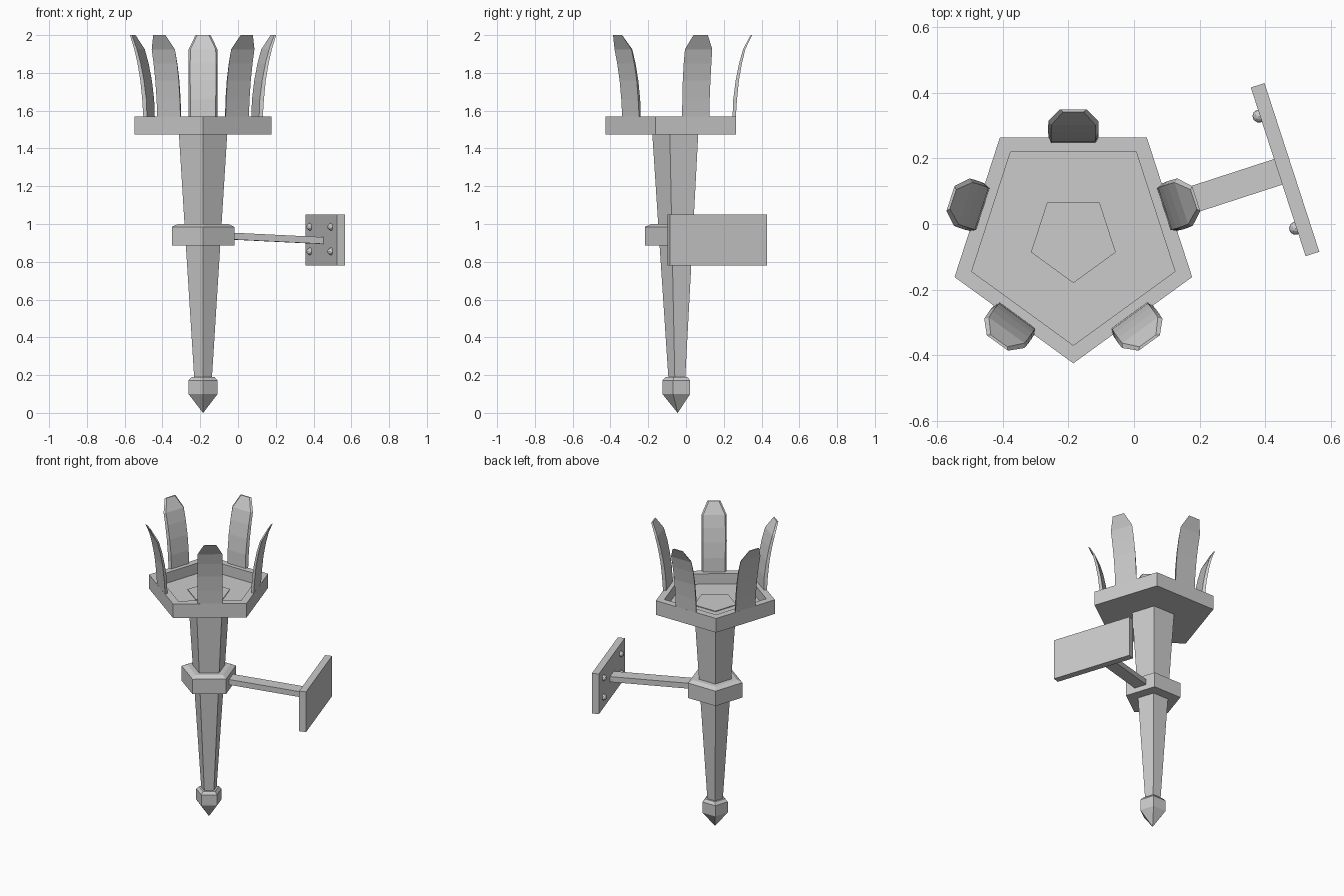
import bpy, bmesh
from math import sin, cos, pi, radians
from mathutils import Matrix

if "Cube" in bpy.data.objects:
    bpy.data.objects.remove(bpy.data.objects["Cube"])

CX, CY = -0.185, -0.044          # torch axis
SIDE = radians(18)               # direction of the wall bracket


def finish(name, bm, matrix):
    bmesh.ops.recalc_face_normals(bm, faces=bm.faces)
    bm.transform(matrix)
    mesh = bpy.data.meshes.new(name)
    bm.to_mesh(mesh)
    bm.free()
    ob = bpy.data.objects.new(name, mesh)
    bpy.context.collection.objects.link(ob)
    return ob


def frame(angle):
    """Local x points away from the torch axis at the given angle."""
    return Matrix.Translation((CX, CY, 0)) @ Matrix.Rotation(angle, 4, 'Z')


def loft(name, rings, matrix):
    """Skin closed rings of points and cap both ends."""
    bm = bmesh.new()
    loops = [[bm.verts.new(p) for p in ring] for ring in rings]
    n = len(loops[0])
    for a, b in zip(loops, loops[1:]):
        for i in range(n):
            j = (i + 1) % n
            bm.faces.new((a[i], a[j], b[j], b[i]))
    bm.faces.new(loops[0])
    bm.faces.new(loops[-1])
    bmesh.ops.remove_doubles(bm, verts=bm.verts, dist=1e-5)
    return finish(name, bm, matrix)


def pentagon_loft(name, profile):
    """Five-sided turning of (radius, height) points."""
    rings = [[(r * cos(-pi / 2 + k * 2 * pi / 5), r * sin(-pi / 2 + k * 2 * pi / 5), z)
              for k in range(5)] for r, z in profile]
    return loft(name, rings, frame(0))


# Tapered handle, pointed foot, collar and bowl
pentagon_loft("handle", [(0.047, 0.15), (0.098, 0.92), (0.134, 1.47), (0.136, 1.505)])
pentagon_loft("foot_knob", [(0.0005, 0.0), (0.081, 0.10), (0.081, 0.172), (0.064, 0.19)])
pentagon_loft("collar", [(0.174, 0.885), (0.174, 0.985), (0.14, 1.0)])
pentagon_loft("bowl", [(0.02, 1.475), (0.381, 1.475), (0.381, 1.57),
                       (0.326, 1.57), (0.326, 1.50), (0.02, 1.50)])

# Five curved prongs: inner radius, outer radius, half width, height
PRONG = [(0.290, 0.307, 0.076, 1.555), (0.294, 0.314, 0.076, 1.66),
         (0.307, 0.324, 0.077, 1.76), (0.325, 0.340, 0.077, 1.85),
         (0.346, 0.358, 0.076, 1.925), (0.386, 0.394, 0.040, 2.0)]
for k in range(5):
    rings = [[(a, -w + 0.009, z), (b, -w, z), (b, w, z), (a, w - 0.009, z)]
             for a, b, w, z in PRONG]
    loft(f"prong_{k + 1}", rings, frame(SIDE + k * 2 * pi / 5))

# Arm, sloping slightly down to the wall plate
loft("bracket_arm", [[(x, -0.041, z - 0.018), (x, 0.041, z - 0.018),
                      (x, 0.041, z + 0.018), (x, -0.041, z + 0.018)]
                     for x, z in ((0.11, 0.938), (0.67, 0.912))], frame(SIDE))

# Wall plate
bm = bmesh.new()
bmesh.ops.create_cube(bm, size=1, matrix=Matrix.Translation((0.679, 0, 0.915))
                      @ Matrix.Diagonal((0.044, 0.541, 0.27, 1)))
finish("wall_plate", bm, frame(SIDE))

# Four bolt heads on the inner side of the plate
for i, (y, z) in enumerate([(y, z) for y in (-0.18, 0.18) for z in (0.855, 0.985)]):
    bm = bmesh.new()
    bmesh.ops.create_icosphere(bm, subdivisions=2, radius=0.02,
                               matrix=Matrix.Translation((0.654, y, z)))
    finish(f"bolt_{i + 1}", bm, frame(SIDE))
